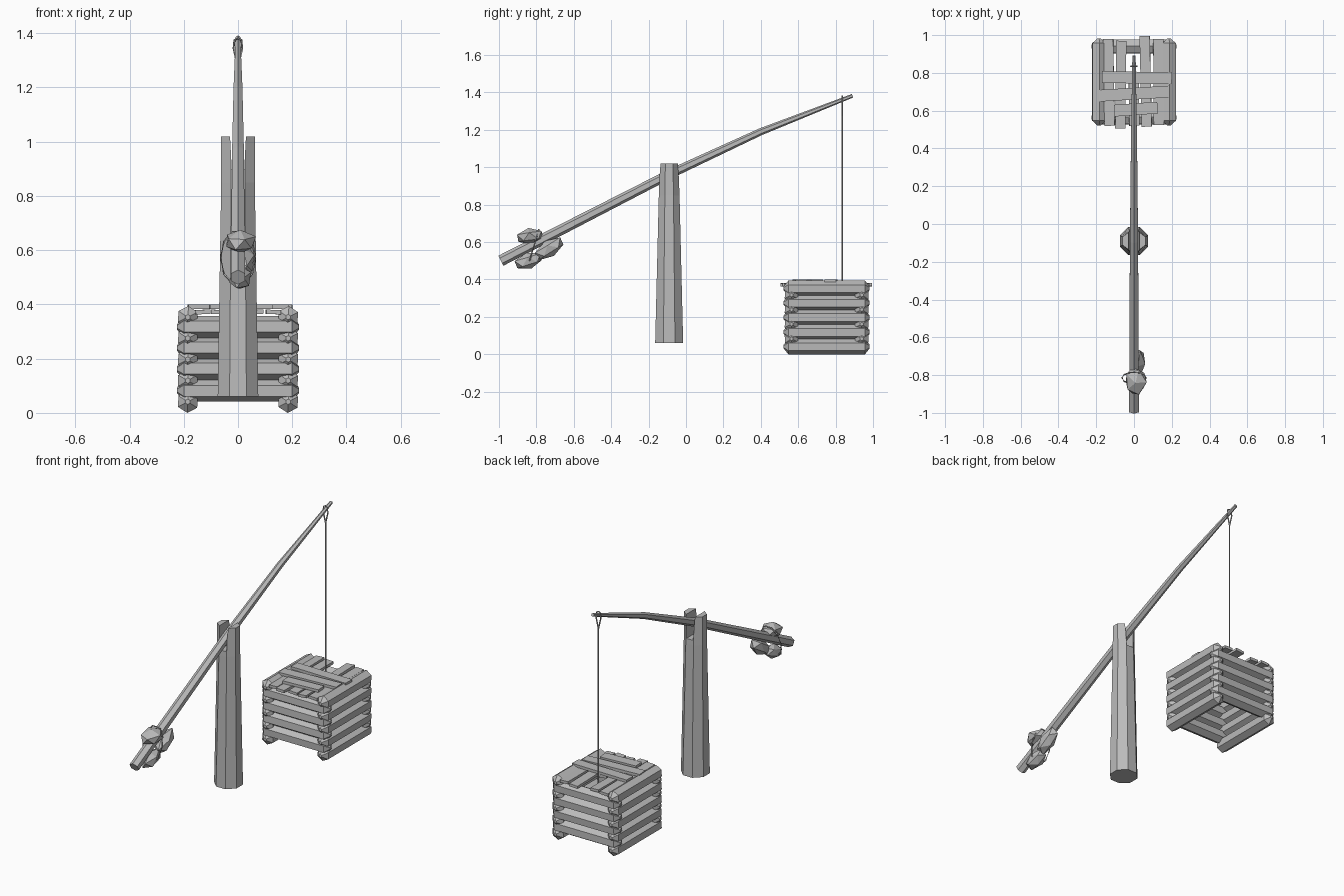
import bpy, bmesh, math, random
from mathutils import Vector, Matrix

random.seed(4)
if "Cube" in bpy.data.objects:
    bpy.data.objects.remove(bpy.data.objects["Cube"])

grey = bpy.data.materials.new("weathered_grey")
grey.use_nodes = True
colour = (0.5, 0.5, 0.5, 1)
grey.diffuse_color = colour
grey.node_tree.nodes["Principled BSDF"].inputs["Base Color"].default_value = colour


def finish(name, bm):
    bmesh.ops.recalc_face_normals(bm, faces=bm.faces)
    mesh = bpy.data.meshes.new(name)
    bm.to_mesh(mesh)
    bm.free()
    mesh.materials.append(grey)
    obj = bpy.data.objects.new(name, mesh)
    bpy.context.collection.objects.link(obj)
    return obj


def sweep(name, points, radii, sides=6, turn=0.0, closed=False):
    """Flat-sided tube through points, with a radius at each point."""
    bm = bmesh.new()
    points = [Vector(p) for p in points]
    n = len(points)
    rings = []
    for i, p in enumerate(points):
        if closed:
            along = points[(i + 1) % n] - points[i - 1]
        else:
            along = points[min(i + 1, n - 1)] - points[max(i - 1, 0)]
        along.normalize()
        up = Vector((0, 0, 1)) if abs(along.z) < 0.95 else Vector((0, 1, 0))
        side = along.cross(up).normalized()
        up = side.cross(along)
        ring = []
        for k in range(sides):
            a = math.tau * k / sides + turn
            ring.append(bm.verts.new(p + radii[i] * (math.cos(a) * side + math.sin(a) * up)))
        rings.append(ring)
    for i in range(n if closed else n - 1):
        a, b = rings[i], rings[(i + 1) % n]
        for k in range(sides):
            m = (k + 1) % sides
            bm.faces.new((a[k], a[m], b[m], b[k]))
    if not closed:
        bm.faces.new(rings[0])
        bm.faces.new(rings[-1])
    return finish(name, bm)


def box(name, centre, size, yaw=0.0, tilt=0.0):
    bm = bmesh.new()
    bmesh.ops.create_cube(bm, size=1)
    turn = Matrix.Rotation(yaw, 4, "Z") @ Matrix.Rotation(tilt, 4, "Y")
    bm.transform(Matrix.Translation(centre) @ turn @ Matrix.Diagonal((*size, 1)))
    return finish(name, bm)


# Forked post: tapered octagon with a wedge cut through its top
bm = bmesh.new()
rings = []
for z, rx, ry in ((0.06, 0.081, 0.081), (0.85, 0.067, 0.06), (1.02, 0.067, 0.053)):
    rings.append([bm.verts.new((rx * math.cos(a), -0.09 + ry * math.sin(a), z))
                  for a in (math.tau * (k + 0.5) / 8 for k in range(8))])
for a, b in zip(rings, rings[1:]):
    for k in range(8):
        m = (k + 1) % 8
        bm.faces.new((a[k], a[m], b[m], b[k]))
bm.faces.new(rings[0])
bm.faces.new(rings[-1])
post = finish("forked_post", bm)

bm = bmesh.new()
bmesh.ops.create_cube(bm, size=1)
for v in bm.verts:
    top = v.co.z > 0
    v.co = (v.co.x * (0.062 if top else 0.044), -0.09 + v.co.y * 0.4, 1.05 if top else 0.88)
cutter = finish("fork_cutter", bm)
cutter.hide_render = True
cutter.hide_viewport = True
cutter.display_type = "WIRE"
cut = post.modifiers.new("fork", "BOOLEAN")
cut.operation = "DIFFERENCE"
cut.solver = "EXACT"
cut.object = cutter

# Sweep beam, slightly bent
sweep("lever_beam",
      [(0, -0.99, 0.5), (0, -0.09, 0.962), (0, 0.4, 1.19), (0, 0.89, 1.382)],
      [0.03, 0.025, 0.019, 0.01], turn=math.pi / 6)

# Hanging rope with a split loop around the beam tip
sweep("hanging_rope", [(0, 0.835, 0.28), (0, 0.835, 1.28)], [0.004] * 2, sides=5)
for s, label in ((1, "left"), (-1, "right")):
    sweep("rope_loop_" + label,
          [(0, 0.835, 1.275), (s * 0.016, 0.835, 1.345), (s * 0.013, 0.835, 1.375), (0, 0.835, 1.381)],
          [0.004] * 4, sides=5)


# Well curb: stacked logs with pointed ends, alternating in direction
def log(name, centre, axis, half):
    c, d = Vector(centre), Vector(axis)
    r = 0.041
    sweep(name, [c + d * t for t in (-half, -half + 0.025, half - 0.025, half)],
          [0.01, r, r, 0.01], turn=math.pi / 6 + random.uniform(-0.08, 0.08))


for s in (1, -1):
    for row in range(5):
        log("side_log", (s * 0.185, 0.752, 0.041 + row * 0.078), (0, 1, 0), 0.23)
    for row in range(4):
        log("end_log", (0, 0.752 + s * 0.188, 0.083 + row * 0.078), (1, 0, 0), 0.225)

# Lid planks: lengthwise boards below, cross boards above
for x, y0, y1 in ((-0.133, 0.52, 0.98), (-0.07, 0.505, 0.97), (0.0, 0.52, 0.8),
                  (0.062, 0.515, 0.995), (0.13, 0.525, 0.98)):
    box("lengthwise_plank", (x, (y0 + y1) / 2, 0.372), (0.054, y1 - y0, 0.016),
        random.uniform(-0.03, 0.03), random.uniform(-0.08, 0.08))
for x, y, length, yaw in ((0.015, 0.775, 0.37, -0.02), (0.0, 0.69, 0.37, 0.06), (0.01, 0.608, 0.23, 0.07)):
    box("cross_plank", (x, y, 0.391), (length, 0.062, 0.016), yaw)


# Counterweight stones, chunky and faceted
def stone(name, centre, size, pitch):
    bm = bmesh.new()
    bmesh.ops.create_icosphere(bm, subdivisions=1, radius=1)
    for v in bm.verts:
        v.co *= random.uniform(0.92, 1.12)
    bm.transform(Matrix.Translation(centre) @ Matrix.Rotation(pitch, 4, "X") @ Matrix.Diagonal((*size, 1)))
    finish(name, bm)


stone("upper_stone", (0.008, -0.835, 0.63), (0.06, 0.075, 0.042), 0.15)
stone("lower_stone", (0.008, -0.84, 0.5), (0.045, 0.08, 0.043), 0.3)
stone("side_stone", (0.02, -0.73, 0.565), (0.045, 0.088, 0.045), 0.55)

# Lashing around the stones and beam
along = Vector((0, 0.3, 1)).normalized()
sweep("stone_lashing",
      [Vector((0, -0.815, 0.572)) + Vector((0.064, 0, 0)) * math.cos(a) + along * 0.105 * math.sin(a)
       for a in (math.tau * k / 10 for k in range(10))],
      [0.004] * 10, sides=5, closed=True)
